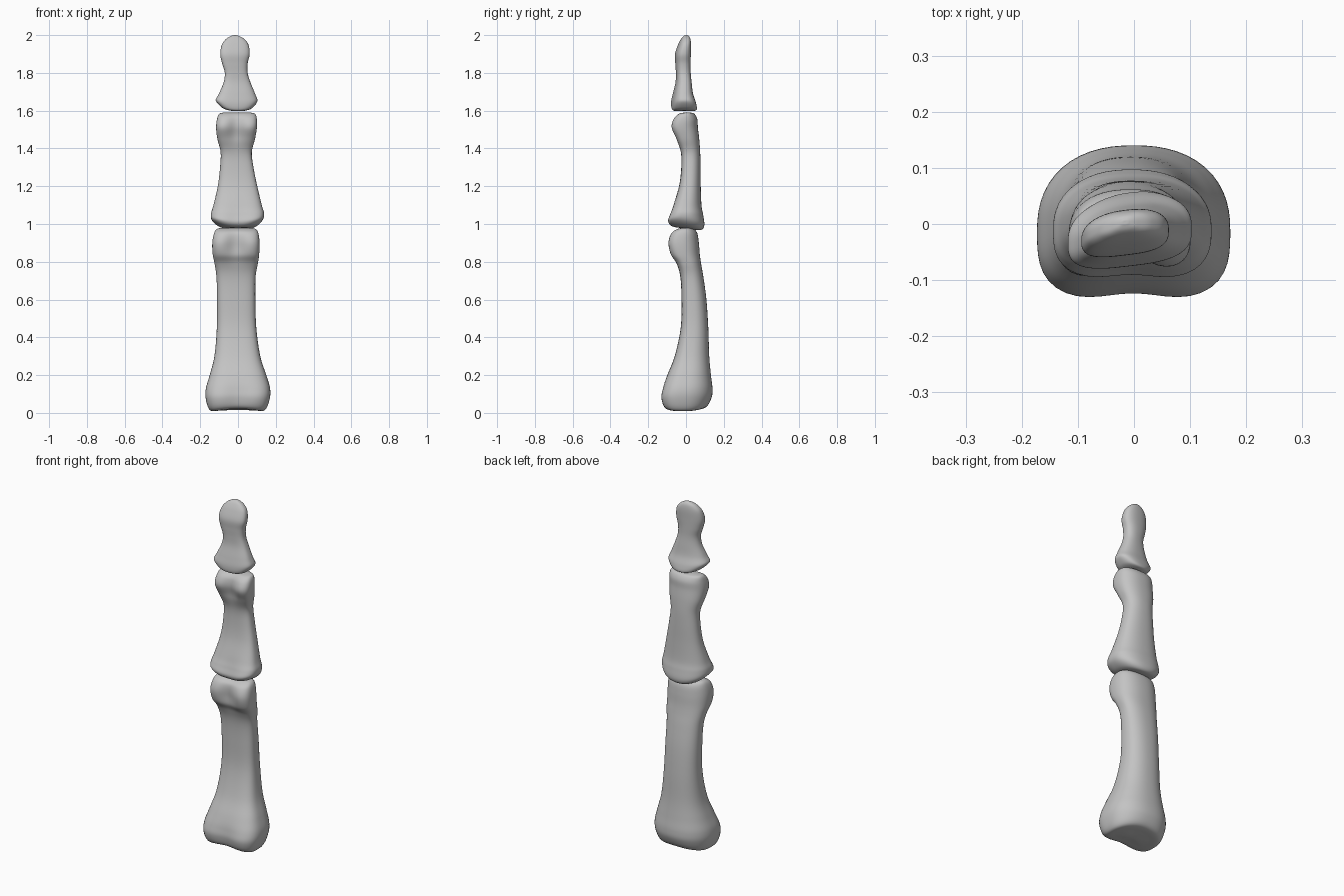
import bpy
import bmesh
from math import cos, sin, exp, pi

cube = bpy.data.objects.get("Cube")
if cube:
    bpy.data.objects.remove(cube, do_unlink=True)

SEGMENTS = 56
STEPS = 6

bone_grey = bpy.data.materials.new("bone grey")
bone_grey.use_nodes = True
grey = (0.55, 0.55, 0.55, 1)
bone_grey.diffuse_color = grey
bone_grey.node_tree.nodes["Principled BSDF"].inputs["Base Color"].default_value = grey


def spline(rows):
    """Smoothly interpolate the section rows along the bone."""
    result = []
    for i in range(len(rows) - 1):
        before, start = rows[max(i - 1, 0)], rows[i]
        end, after = rows[i + 1], rows[min(i + 2, len(rows) - 1)]
        for step in range(STEPS):
            t = step / STEPS
            result.append([
                b + t * ((c - a) / 2 + t * (a - 2.5 * b + 2 * c - d / 2
                         + t * (1.5 * (b - c) + (d - a) / 2)))
                for a, b, c, d in zip(before, start, end, after)])
    result.append(rows[-1])
    return result


def section(row, base, grooves, bend, tilt, shear):
    """One ring: squarish towards the palm, rounder on the back."""
    z, left, right, front, back = row
    middle = front + 0.45 * (back - front)
    half = (right - left) / 2
    near_base = exp(-((z - base) / 0.06) ** 2)
    ring = []
    for i in range(SEGMENTS):
        angle = 2 * pi * i / SEGMENTS
        c, s = cos(angle), sin(angle)
        power = 2.3 if s > 0 else 3.2
        radius = (abs(c) ** power + abs(s) ** power) ** (-1 / power)
        u, v = radius * c, radius * s
        x = (left + right) / 2 + half * u
        y = middle + v * (back - middle if s > 0 else middle - front)
        if s < 0:
            for height, depth in grooves:
                y += depth * exp(-((z - height) / 0.07) ** 2 - (u / 0.45) ** 2) * abs(v) ** 2
        y += shear * x
        ring.append((x, y, z + near_base * (bend * (x / 0.15) ** 2 + tilt * y)))
    return ring


def make_bone(name, rows, **shape):
    rings = [section(r, rows[0][0], **shape) for r in spline(rows)]

    # Close each end with a shrinking ring and a centre point
    def shrink(ring, factor):
        centre = [sum(p[k] for p in ring) / SEGMENTS for k in range(3)]
        return [[m + factor * (q - m) for q, m in zip(p, centre)] for p in ring]

    rings = [shrink(rings[0], 0.5)] + rings + [shrink(rings[-1], 0.5)]
    bm = bmesh.new()
    loops = [[bm.verts.new(p) for p in ring] for ring in rings]
    for low, high in zip(loops, loops[1:]):
        for i in range(SEGMENTS):
            j = (i + 1) % SEGMENTS
            bm.faces.new((low[i], low[j], high[j], high[i]))
    for loop in (loops[0], loops[-1]):
        face = bm.faces.new(loop)
        bmesh.ops.poke(bm, faces=[face])
    bmesh.ops.recalc_face_normals(bm, faces=bm.faces)
    for face in bm.faces:
        face.smooth = True
    mesh = bpy.data.meshes.new(name)
    bm.to_mesh(mesh)
    bm.free()
    mesh.materials.append(bone_grey)
    obj = bpy.data.objects.new(name, mesh)
    bpy.context.collection.objects.link(obj)


# Rows are height, left edge, right edge, front edge, back edge
make_bone("lower_finger_bone", [
    (.02, -.09, .09, -.06, .05),
    (.03, -.145, .14, -.115, .105),
    (.08, -.17, .167, -.138, .135),
    (.13, -.17, .17, -.128, .14),
    (.2, -.15, .15, -.1, .132),
    (.3, -.125, .118, -.06, .123),
    (.45, -.112, .097, -.028, .118),
    (.6, -.111, .092, -.024, .108),
    (.72, -.114, .093, -.03, .092),
    (.79, -.124, .105, -.052, .08),
    (.84, -.134, .112, -.088, .073),
    (.9, -.136, .114, -.102, .068),
    (.95, -.127, .108, -.084, .06),
    (.973, -.112, .094, -.05, .042),
    (.98, -.085, .07, -.02, .015),
], grooves=[(.08, .015), (.89, .03)], bend=-.02, tilt=0, shear=0)

make_bone("middle_finger_bone", [
    (.975, -.06, .055, -.05, .05),
    (.98, -.11, .1, -.085, .083),
    (1.005, -.14, .13, -.1, .097),
    (1.05, -.143, .138, -.088, .091),
    (1.1, -.13, .126, -.068, .082),
    (1.2, -.107, .102, -.037, .078),
    (1.3, -.095, .082, -.025, .077),
    (1.38, -.092, .073, -.028, .075),
    (1.45, -.109, .09, -.056, .07),
    (1.51, -.116, .1, -.084, .063),
    (1.555, -.111, .1, -.072, .06),
    (1.583, -.1, .09, -.042, .045),
    (1.59, -.075, .065, -.01, .025),
], grooves=[(1.02, .01), (1.51, .028)], bend=.025, tilt=-.13, shear=0)

make_bone("fingertip_bone", [
    (1.597, -.045, .04, -.05, .035),
    (1.605, -.088, .078, -.07, .056),
    (1.64, -.118, .103, -.074, .052),
    (1.69, -.1, .09, -.065, .036),
    (1.75, -.076, .066, -.052, .029),
    (1.8, -.07, .051, -.05, .025),
    (1.85, -.084, .051, -.052, .025),
    (1.9, -.094, .062, -.053, .026),
    (1.95, -.085, .055, -.037, .027),
    (1.98, -.063, .032, -.022, .024),
    (1.995, -.038, .006, -.01, .017),
    (2, -.022, -.01, .001, .009),
], grooves=[], bend=.04, tilt=0, shear=.12)
